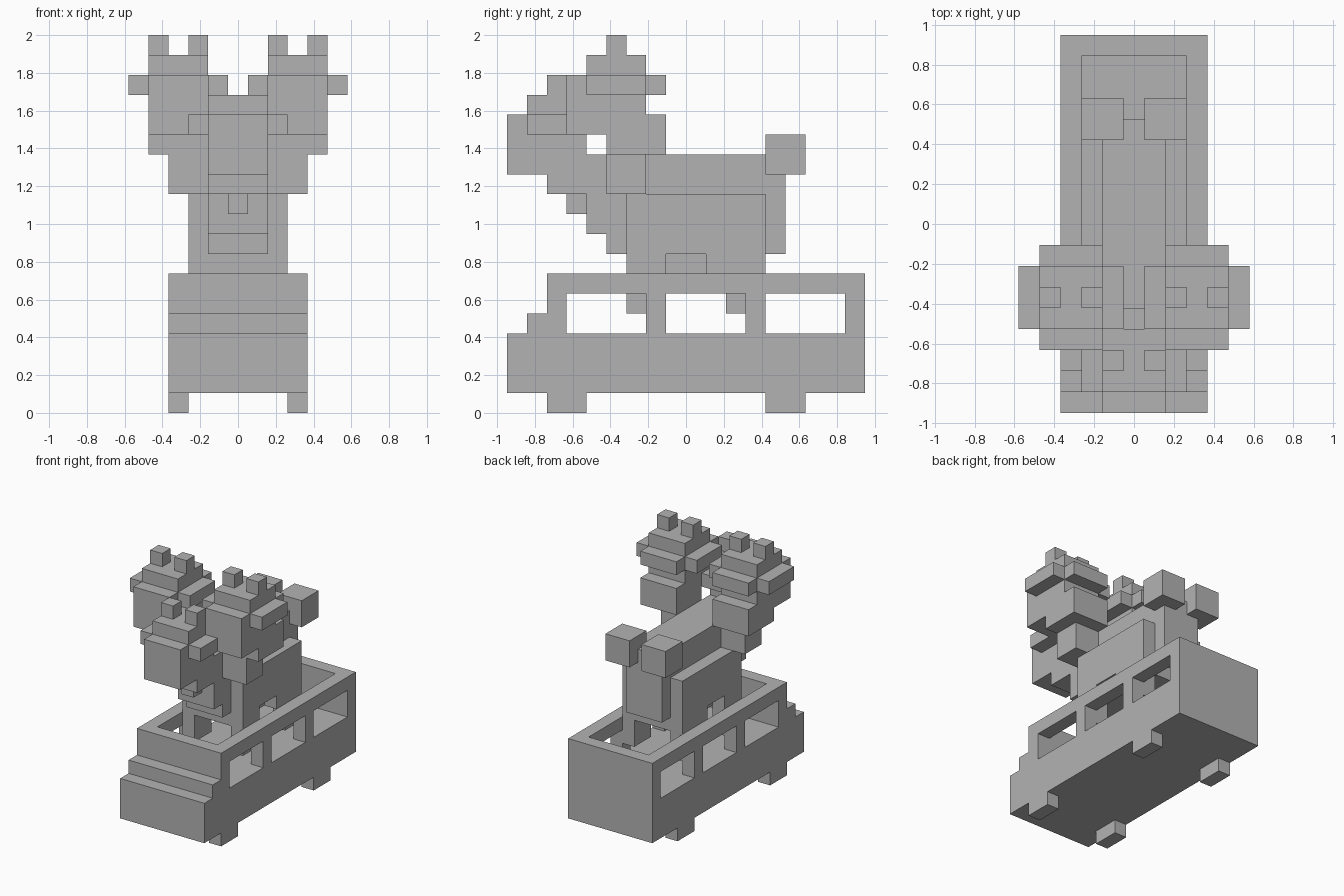
import bpy
import bmesh
from mathutils import Matrix, Vector

cube = bpy.data.objects.get("Cube")
if cube:
    bpy.data.objects.remove(cube, do_unlink=True)

U = 2 / 19  # one block

grey = bpy.data.materials.new("plain grey")
grey.use_nodes = True
colour = (0.45, 0.45, 0.45, 1)
grey.diffuse_color = colour
grey.node_tree.nodes["Principled BSDF"].inputs["Base Color"].default_value = colour


def part(name, *boxes, at=(0, 0, 0)):
    """One object from boxes given as (x range, y range, z range) in blocks."""
    bm = bmesh.new()
    for box in boxes:
        size = [(b - a) * U for a, b in box]
        mid = Vector([(a + b) / 2 * U for a, b in box]) + Vector(at) * U
        bmesh.ops.create_cube(bm, size=1, matrix=Matrix.Translation(mid) @ Matrix.Diagonal((*size, 1)))
    mesh = bpy.data.meshes.new(name)
    bm.to_mesh(mesh)
    bm.free()
    mesh.materials.append(grey)
    obj = bpy.data.objects.new(name, mesh)
    bpy.context.collection.objects.link(obj)
    return obj


def wide(half):
    return (-half, half)


def side(s, a, b):
    return tuple(sorted((s * a, s * b)))


# Open-topped bus
full = wide(3.5)
part("bus_chassis", (full, (-9, 9), (1, 4)))
part("bus_hood", (full, (-8, -7), (4, 5)))
part("bus_front_wall", (full, (-7, -6), (4, 7)))
part("bus_back_wall", (full, (8, 9), (4, 7)))

# Dog body, chest and tail
part("dog_body", (wide(2.5), (-3, 4), (8, 11)), (wide(1.5), (-1, 1), (7, 8)),
     (wide(2.5), (-3, -1), (7, 8)), (wide(2.5), (1, 4), (7, 8)))
part("dog_back", (wide(1.5), (-4, 4), (11, 13)))
part("dog_chest", (wide(1.5), (-4, -3), (8, 11)), (wide(1.5), (-5, -4), (9, 11)))
part("dog_throat", (wide(0.5), (-6, -5), (10, 11)))
part("dog_tail_base", (wide(1.5), (4, 5), (8, 13)))


def head(name, x, y, z):
    """Blocky head, placed by its front face and jaw bottom."""
    at = (x, y, z)
    w = wide(1.5)
    part(name + "_jaw", (w, (2, 5), (0, 1)), at=at)
    part(name + "_skull", (w, (0, 5), (1, 2)), (w, (0, 4), (2, 3)),
         (w, (0, 5), (3, 4)), at=at)
    part(name + "_cap", (w, (1, 4), (4, 5)), at=at)
    for s in (-1, 1):
        label = "left" if s > 0 else "right"
        part(f"{name}_{label}_cheek", (side(s, 1.5, 2.5), (1, 4), (3, 4)), at=at)
        part(f"{name}_{label}_ear", (side(s, 0.5, 1.5), (2, 3), (5, 6)), at=at)


head("middle_head", 0, -9, 11)

# Mirrored parts
for s, label in ((1, "left"), (-1, "right")):
    wall = side(s, 2.5, 3.5)
    part(f"bus_{label}_rail", (wall, (-6, 8), (6, 7)))
    part(f"bus_{label}_pillars", (wall, (-2, -1), (4, 6)), (wall, (3, 4), (4, 6)))
    part(f"{label}_front_wheel", (wall, (-7, -5), (0, 1)))
    part(f"{label}_back_wheel", (wall, (4, 6), (0, 1)))
    leg = side(s, 1.5, 2.5)
    part(f"dog_{label}_front_leg", (leg, (-3, -1), (5, 7)))
    part(f"dog_{label}_back_leg", (leg, (2, 4), (5, 7)))
    part(f"dog_{label}_neck", (side(s, 1.5, 3.5), (-4, -2), (11, 13)))
    part(f"dog_{label}_tail_tip", (side(s, 0.5, 2.5), (4, 6), (12, 14)))
    head(f"{label}_head", s * 3, -6, 13)
